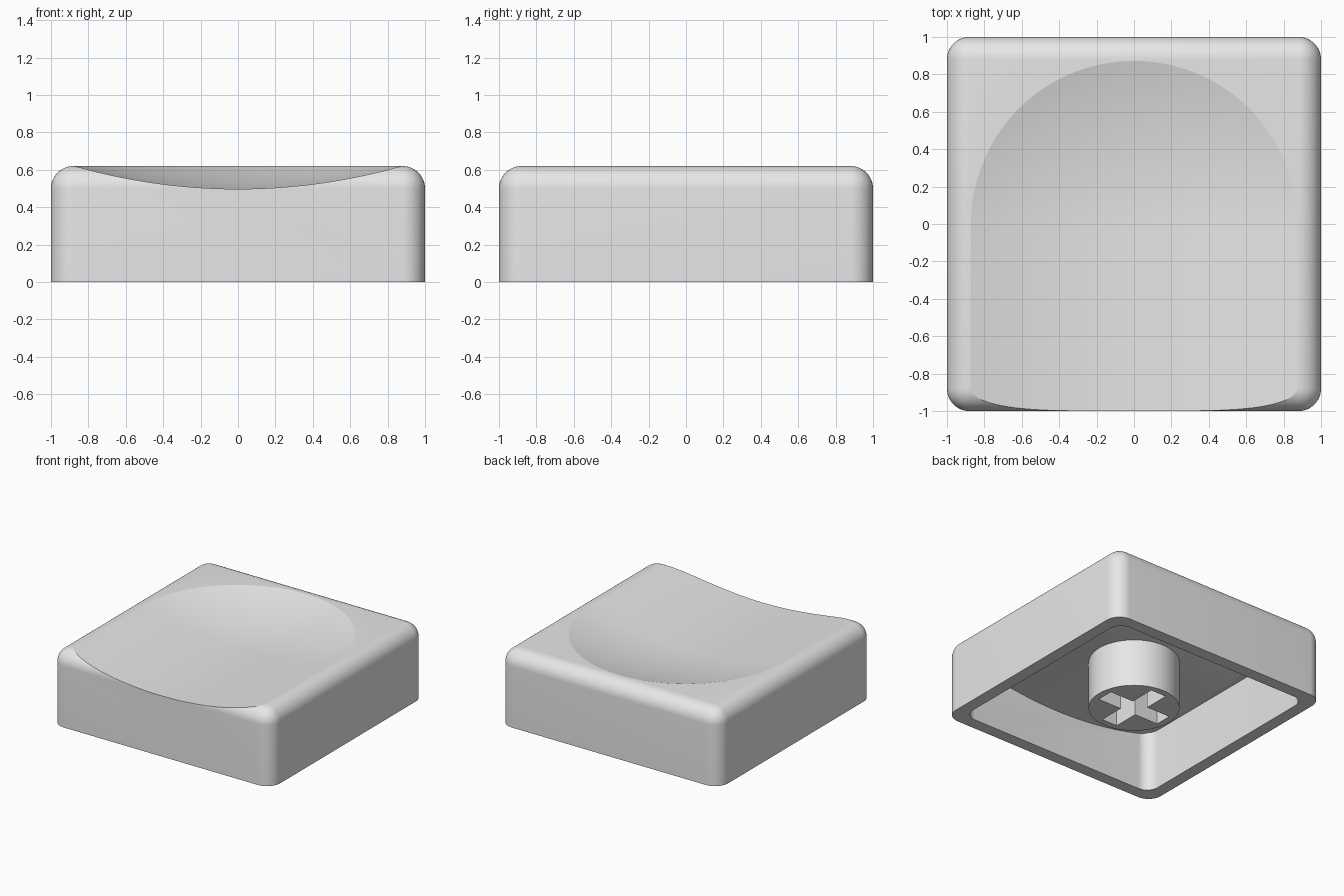
import bpy, bmesh, math
from mathutils import Matrix

if "Cube" in bpy.data.objects:
    bpy.data.objects.remove(bpy.data.objects["Cube"], do_unlink=True)

HEIGHT = 0.62          # overall height
ROOF_DROP = 0.125      # thickness of the top
DISH_LOW = 0.498       # lowest level of the dished top
DISH_RADIUS = 3.18

grey = bpy.data.materials.new("light_grey")
grey.use_nodes = True
grey.diffuse_color = (0.8, 0.8, 0.8, 1)
grey.node_tree.nodes["Principled BSDF"].inputs["Base Color"].default_value = (0.8, 0.8, 0.8, 1)


def finish(name, bm):
    bmesh.ops.recalc_face_normals(bm, faces=bm.faces[:])
    mesh = bpy.data.meshes.new(name)
    bm.to_mesh(mesh)
    bm.free()
    mesh.materials.append(grey)
    obj = bpy.data.objects.new(name, mesh)
    bpy.context.collection.objects.link(obj)
    return obj


def box(name, half_x, half_y, z0, z1, radius=0, round_top=False):
    """Box with rounded upright edges and, if asked, a rounded top rim."""
    bm = bmesh.new()
    size = Matrix.Diagonal((2 * half_x, 2 * half_y, z1 - z0, 1))
    bmesh.ops.create_cube(bm, size=1, matrix=Matrix.Translation((0, 0, (z0 + z1) / 2)) @ size)
    if radius:
        middle = (z0 + z1) / 2
        edges = []
        for e in bm.edges:
            high = [v.co.z > middle for v in e.verts]
            if high[0] != high[1] or (round_top and all(high)):
                edges.append(e)
        bmesh.ops.bevel(bm, geom=edges, offset=radius, segments=12, profile=0.5, affect='EDGES')
    return finish(name, bm)


def dish_cutter(name, low):
    """Trough along y that ends in a spherical bowl at the back."""
    bm = bmesh.new()
    bmesh.ops.create_grid(bm, x_segments=48, y_segments=48, size=1.5)
    for v in bm.verts:
        reach = v.co.x ** 2 + max(v.co.y, 0) ** 2
        v.co.z = low + DISH_RADIUS - math.sqrt(DISH_RADIUS ** 2 - reach)
    top = bmesh.ops.extrude_face_region(bm, geom=bm.faces[:], use_keep_orig=True)
    for item in top["geom"]:
        if isinstance(item, bmesh.types.BMVert):
            item.co.z = 1.6
    return finish(name, bm)


def cut(obj, cutter):
    mod = obj.modifiers.new("cut", 'BOOLEAN')
    mod.operation = 'DIFFERENCE'
    mod.solver = 'EXACT'
    mod.object = cutter
    bpy.context.view_layer.objects.active = obj
    bpy.ops.object.modifier_apply(modifier=mod.name)
    bpy.data.objects.remove(cutter, do_unlink=True)


def smooth(obj, degrees):
    bpy.ops.object.select_all(action='DESELECT')
    obj.select_set(True)
    bpy.context.view_layer.objects.active = obj
    bpy.ops.object.shade_smooth_by_angle(angle=math.radians(degrees))


# Hollow cap: rounded shell, dished top, and a cavity whose roof follows the dish
cap_shell = box("cap_shell", 1, 1, 0, HEIGHT, 0.12, round_top=True)
cavity = box("cavity_cutter", 0.9, 0.9, -0.2, HEIGHT - ROOF_DROP, 0.1)
cut(cavity, dish_cutter("roof_cutter", DISH_LOW - ROOF_DROP))
cut(cap_shell, dish_cutter("dish_cutter", DISH_LOW))
cut(cap_shell, cavity)
smooth(cap_shell, 10)

# Round mounting stem with a cross-shaped socket
bm = bmesh.new()
stem_top = 0.44
bmesh.ops.create_cone(bm, cap_ends=True, segments=64, radius1=0.34, radius2=0.34,
                      depth=stem_top, matrix=Matrix.Translation((0, 0, stem_top / 2)))
stem = finish("mounting_stem", bm)
ARM, HALF_WIDTH, SOCKET = 0.285, 0.07, 0.32
cut(stem, box("socket_cutter_x", ARM, HALF_WIDTH, -0.1, SOCKET))
cut(stem, box("socket_cutter_y", HALF_WIDTH, ARM, -0.1, SOCKET))
smooth(stem, 30)
